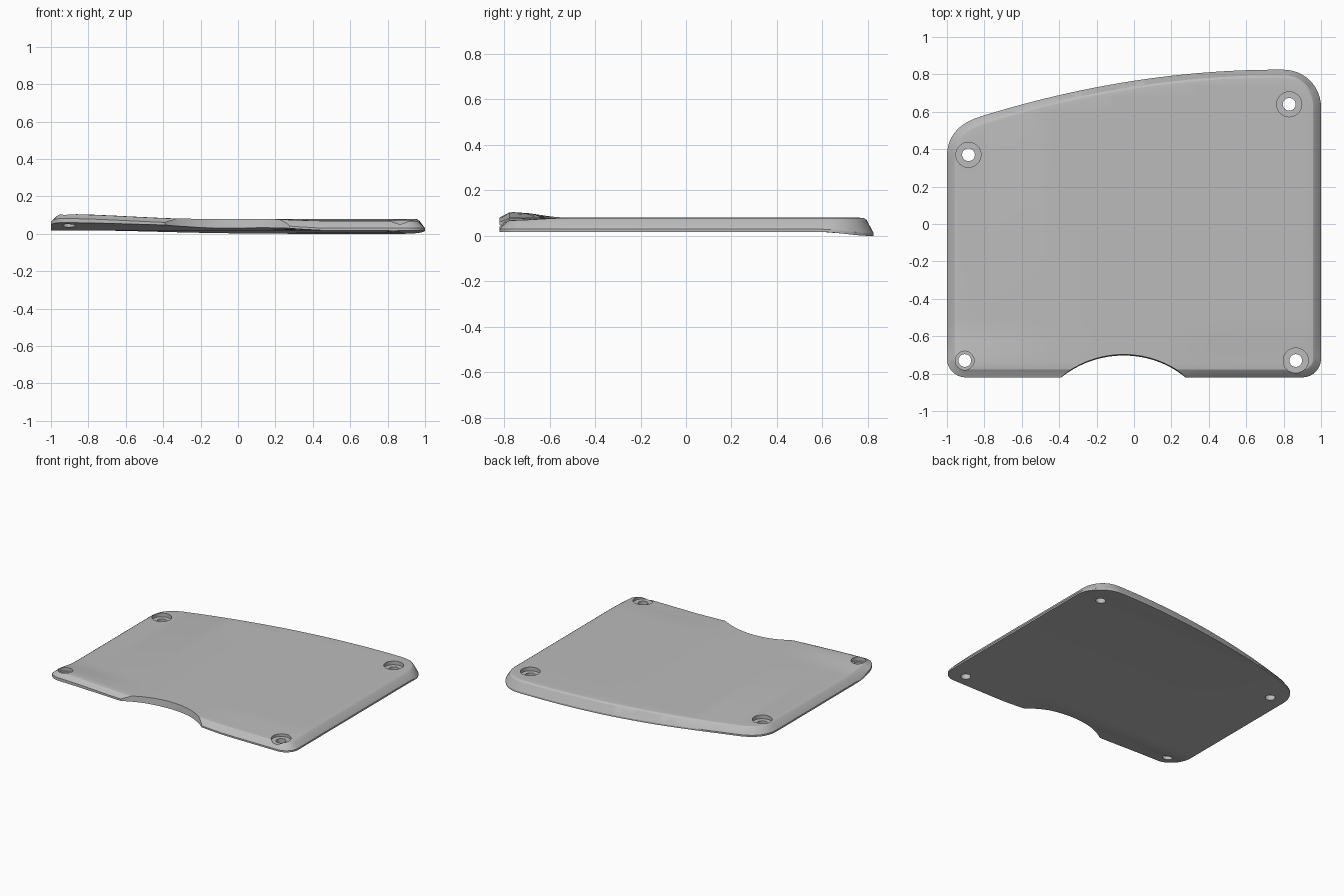
import bpy, bmesh, math
from mathutils import Vector

cube = bpy.data.objects.get("Cube")
if cube:
    bpy.data.objects.remove(cube, do_unlink=True)

grey = bpy.data.materials.new("plain grey")
grey.use_nodes = True
grey.diffuse_color = (0.5, 0.5, 0.5, 1)
grey.node_tree.nodes["Principled BSDF"].inputs["Base Color"].default_value = (0.5, 0.5, 0.5, 1)


def ramp(v, a, b):
    t = min(1, max(0, (v - a) / (b - a)))
    return t * t * (3 - 2 * t)


def arc(cx, cy, r, start, n=12):
    return [Vector((cx + r * math.cos(math.radians(start + 90 * i / n)),
                    cy + r * math.sin(math.radians(start + 90 * i / n)))) for i in range(n + 1)]


def bend(a, b, c, n):
    a, b, c = Vector(a), Vector(b), Vector(c)
    return [a * (1 - i / n) ** 2 + b * 2 * (i / n) * (1 - i / n) + c * (i / n) ** 2 for i in range(n + 1)]


# Outline, anticlockwise: front corners, back right corner, bowed back edge, back left corner
outline = arc(-0.9, -0.72, 0.1, 180) + arc(0.9, -0.72, 0.1, 270) + arc(0.8, 0.625, 0.2, 0)
outline += bend((0.8, 0.825), (0.0, 0.83), (-0.82, 0.575), 24)[1:]
outline += bend((-0.82, 0.575), (-1, 0.52), (-1, 0.36), 14)[1:]
count = len(outline)


def inset(i, d):
    t = (outline[(i + 1) % count] - outline[i - 1]).normalized()
    return outline[i] + Vector((-t.y, t.x)) * d


# Plate body: stacked rings with a sloping, softly rounded rim
bm = bmesh.new()
rings = []
for d, z in ((0, 0.018), (0, 0.03), (0.03, 0.07), (0.042, 0.078), (0.06, 0.08)):
    rings.append([bm.verts.new((*inset(i, d), z)) for i in range(count)])
for low, high in zip(rings, rings[1:]):
    for i in range(count):
        j = (i + 1) % count
        bm.faces.new((low[i], low[j], high[j], high[i]))
bm.faces.new(rings[0][::-1])
bm.faces.new(rings[-1])


def slice_plate(point, normal):
    bmesh.ops.bisect_plane(bm, geom=bm.verts[:] + bm.edges[:] + bm.faces[:], dist=1e-5,
                           plane_co=point, plane_no=normal)


for y in (-0.74, -0.7, -0.66, -0.62, -0.57, -0.5, 0.6, 0.68, 0.74):
    slice_plate((0, y, 0), (0, 1, 0))
for k in range(-8, 9):
    slice_plate((k * 0.11, 0, 0), (1, 0, 0))

# Warp: raised front left lip, rising front underside, drooping front right and back rim
for v in bm.verts:
    x, y, z = v.co
    left = ramp(x, -0.2, -0.95)
    if z > 0.05:
        front = ramp(y, -0.52, -0.77)
        v.co.z += front * (0.026 * left - 0.01 * ramp(x, 0.1, 0.5))
    else:
        front = ramp(y, -0.6, -0.82)
        extra = 0.025 if z > 0.025 else 0.015
        v.co.z += front * (0.027 * ramp(x, 0.5, 0.0) + extra * left)
        v.co.z -= 0.018 * ramp(y, 0.58, 0.82)
bmesh.ops.triangulate(bm, faces=bm.faces[:])
bmesh.ops.recalc_face_normals(bm, faces=bm.faces[:])
mesh = bpy.data.meshes.new("cover_plate")
bm.to_mesh(mesh)
bm.free()
plate = bpy.data.objects.new("cover_plate", mesh)
bpy.context.collection.objects.link(plate)
mesh.materials.append(grey)


# Cut away a round shape, wider at the top when the two radii differ
def cut(x, y, r_low, r_high, z_low, z_high, sides):
    bpy.ops.mesh.primitive_cone_add(vertices=sides, radius1=r_low, radius2=r_high,
                                    depth=z_high - z_low, location=(x, y, (z_low + z_high) / 2))
    cutter = bpy.context.object
    cutter.name = "cutter"
    cutter.hide_render = True
    cutter.data.materials.append(grey)
    bpy.context.view_layer.objects.active = plate
    mod = plate.modifiers.new("cut", "BOOLEAN")
    mod.operation, mod.solver, mod.object = "DIFFERENCE", "EXACT", cutter
    bpy.ops.object.modifier_apply(modifier=mod.name)
    bpy.data.objects.remove(cutter, do_unlink=True)


# Curved notch in the front edge
cut(-0.055, -1.228, 0.518, 0.536, -0.03, 0.13, 160)

# Countersunk screw holes
for x, y, head in ((0.83, 0.64, 0.067), (-0.885, 0.37, 0.067), (-0.905, -0.73, 0.05), (0.865, -0.73, 0.067)):
    cut(x, y, head, head, 0.053 if head > 0.06 else 0.075, 0.2, 40)
    cut(x, y, 0.034, 0.034, -0.1, 0.2, 32)

bpy.ops.object.select_all(action="DESELECT")
plate.select_set(True)
bpy.context.view_layer.objects.active = plate
bpy.ops.object.shade_smooth_by_angle(angle=math.radians(25))
